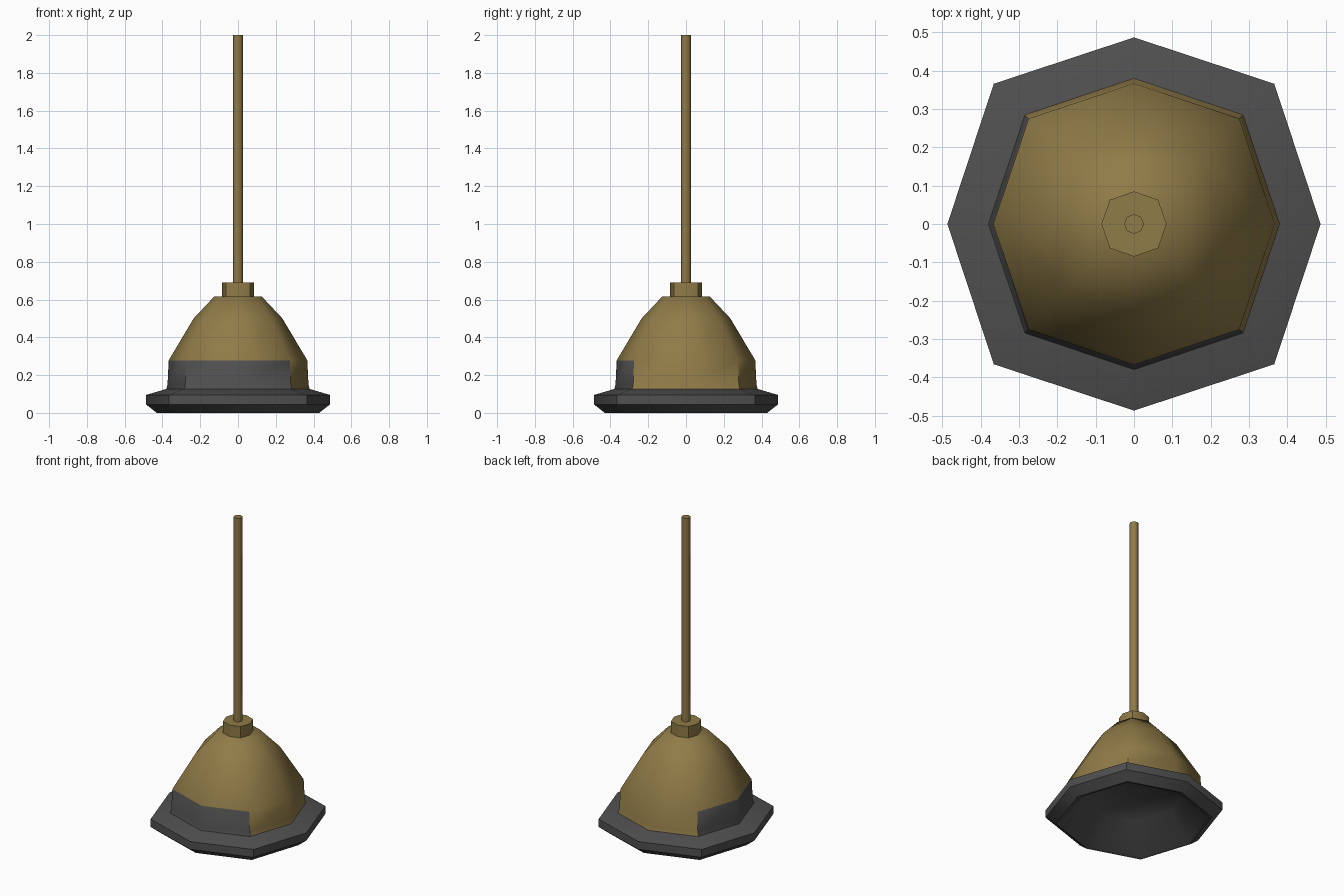
import bpy, bmesh
from math import cos, sin, pi, radians

cube = bpy.data.objects.get("Cube")
if cube:
    bpy.data.objects.remove(cube)

SIDES = 8


def material(name, color):
    mat = bpy.data.materials.new(name)
    mat.use_nodes = True
    mat.diffuse_color = (*color, 1)
    mat.node_tree.nodes["Principled BSDF"].inputs["Base Color"].default_value = (*color, 1)
    return mat


brown = material("ochre brown", (0.28, 0.2, 0.065))
grey = material("dark rubber", (0.08, 0.08, 0.08))


def lathe(name, profile, mats, corner=1.0, cap_start=True, cap_end=True, rule=None):
    """Octagonal turned part from (radius, height) points; corner widens the diagonals."""
    bm = bmesh.new()
    rings = []
    for r, z in profile:
        ring = []
        for i in range(SIDES):
            a = 2 * pi * i / SIDES
            k = r * (corner if i % 2 else 1)
            ring.append(bm.verts.new((k * cos(a), k * sin(a), z)))
        rings.append(ring)
    for low, high in zip(rings, rings[1:]):
        for i in range(SIDES):
            j = (i + 1) % SIDES
            bm.faces.new((low[i], low[j], high[j], high[i]))
    if cap_start:
        bm.faces.new(rings[0][::-1])
    if cap_end:
        bm.faces.new(rings[-1])
    bm.normal_update()
    if rule:
        for f in bm.faces:
            f.material_index = rule(f)
    mesh = bpy.data.meshes.new(name)
    bm.to_mesh(mesh)
    bm.free()
    for m in mats:
        mesh.materials.append(m)
    obj = bpy.data.objects.new(name, mesh)
    bpy.context.collection.objects.link(obj)
    bpy.ops.object.select_all(action='DESELECT')
    obj.select_set(True)
    bpy.context.view_layer.objects.active = obj
    bpy.ops.object.shade_smooth_by_angle(angle=radians(50))
    return obj


# Rubber lip with a hollow underside, from inner ceiling around to the top edge
lathe("rubber_lip",
      [(0.27, 0.155), (0.41, 0.005), (0.43, 0), (0.487, 0.045),
       (0.487, 0.095), (0.385, 0.125), (0.36, 0.127)],
      [grey], corner=1.063, cap_end=False)


# Bell: the lower band is rubber coloured on the front and right sides
def band_rule(f):
    low = f.calc_center_median().z < 0.27
    return 1 if low and f.normal.x + f.normal.y < 0 else 0


lathe("bell",
      [(0.38, 0.125), (0.373, 0.15), (0.367, 0.278), (0.235, 0.5), (0.125, 0.617)],
      [brown, grey], corner=1.06, cap_start=False, rule=band_rule)

# Collar and handle
lathe("collar", [(0.085, 0.615), (0.085, 0.69)], [brown], corner=1.05)
lathe("handle", [(0.026, 0.68), (0.026, 2.0)], [brown])
